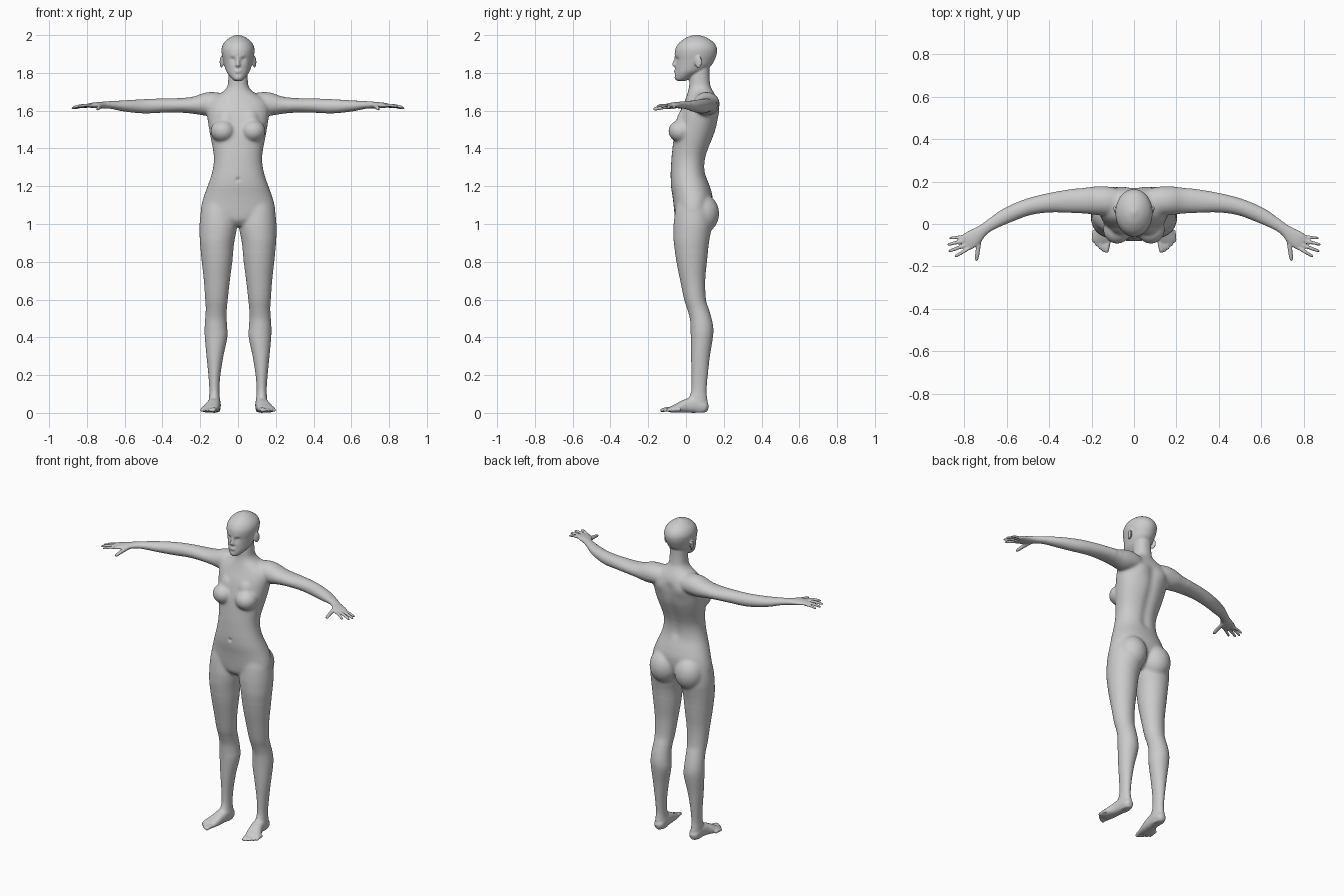
import bpy, bmesh, math
from mathutils import Vector, Matrix

bm = bmesh.new()
UP = Vector((0, 0, 1))


def refine(rows, n=4):
    """Catmull-Rom interpolation of rows of numbers."""
    out = []
    for i in range(len(rows) - 1):
        p0, p1, p2 = rows[max(i - 1, 0)], rows[i], rows[i + 1]
        p3 = rows[min(i + 2, len(rows) - 1)]
        for k in range(n):
            t = k / n
            out.append([b + .5 * t * (c - a + t * (2 * a - 5 * b + 4 * c - d + t * (3 * (b - c) + d - a)))
                        for a, b, c, d in zip(p0, p1, p2, p3)])
    return out + [list(rows[-1])]


def loft(rows, side=1, upright=False, power=2.0, seg=32):
    """Closed skin over rings (x, y, z, half width, half depth)."""
    rows = refine(rows)
    pts = [Vector(r[:3]) for r in rows]
    rings = []
    for i, r in enumerate(rows):
        if upright:
            u, v = Vector((1, 0, 0)), Vector((0, 1, 0))
        else:
            t = (pts[min(i + 1, len(pts) - 1)] - pts[max(i - 1, 0)]).normalized()
            u = t.cross(UP).normalized()
            v = u.cross(t)
        ring = []
        for k in range(seg):
            a = 2 * math.pi * k / seg
            c, s = math.cos(a), math.sin(a)
            c = math.copysign(abs(c) ** (2 / power), c)
            s = math.copysign(abs(s) ** (2 / power), s)
            p = pts[i] + u * (r[3] * c) + v * (r[4] * s)
            ring.append(bm.verts.new((p.x * side, p.y, p.z)))
        rings.append(ring)
    for a, b in zip(rings, rings[1:]):
        for k in range(seg):
            j = (k + 1) % seg
            bm.faces.new((a[k], a[j], b[j], b[k]))
    bm.faces.new(rings[0])
    bm.faces.new(rings[-1])


def column(rows, side=1, power=2.0):
    """Upright loft from (z, centre x, half width, front y, back y)."""
    loft([(x, (f + b) / 2, z, w, (b - f) / 2) for z, x, w, f, b in rows], side, True, power)


def ball(loc, size, rot=0):
    m = Matrix.Translation(loc) @ Matrix.Rotation(rot, 4, 'Z') @ Matrix.Diagonal((*size, 1))
    bmesh.ops.create_uvsphere(bm, u_segments=32, v_segments=20, radius=1, matrix=m)


def digit(a, b, r, side, bend=0.004):
    """Finger or toe with a rounded tip."""
    a, b = Vector(a), Vector(b)
    rows = []
    for t, k in ((0, 1), (.3, 1), (.55, .95), (.8, .88), (.94, .7), (1, .3)):
        p = a.lerp(b, t) + UP * bend * math.sin(math.pi * t)
        rows.append((*p, r * k, r * k))
    loft(rows, side, seg=16)


# torso and neck
column([(.99, 0, .05, -.03, .08), (1.02, 0, .12, -.055, .11), (1.06, 0, .192, -.062, .13),
        (1.10, 0, .194, -.066, .14), (1.15, 0, .180, -.072, .14), (1.20, 0, .162, -.080, .126),
        (1.25, 0, .144, -.082, .108), (1.30, 0, .132, -.080, .101), (1.35, 0, .128, -.077, .106),
        (1.40, 0, .134, -.072, .122), (1.45, 0, .144, -.066, .142), (1.50, 0, .153, -.058, .160),
        (1.55, 0, .161, -.046, .170), (1.60, 0, .166, -.030, .175), (1.64, 0, .160, -.012, .171),
        (1.67, 0, .130, .000, .162), (1.70, 0, .080, .010, .145), (1.73, 0, .056, .016, .130),
        (1.78, 0, .051, .020, .124), (1.83, 0, .050, .030, .124)], power=2.2)

# head
column([(1.757, 0, .018, -.046, -.005), (1.768, 0, .032, -.059, .02), (1.79, 0, .050, -.060, .06),
        (1.81, 0, .063, -.058, .10), (1.84, 0, .073, -.057, .135), (1.87, 0, .080, -.057, .152),
        (1.90, 0, .086, -.060, .163), (1.93, 0, .087, -.055, .164), (1.96, 0, .074, -.036, .148),
        (1.985, 0, .046, -.002, .113), (1.997, 0, .02, .03, .08), (2.002, 0, .006, .05, .062)])

# nose and lips
column([(1.832, 0, .010, -.064, -.04), (1.840, 0, .014, -.073, -.04), (1.848, 0, .011, -.073, -.04),
        (1.865, 0, .008, -.066, -.04), (1.885, 0, .008, -.061, -.04)])
for z, w in ((1.811, .021), (1.802, .019)):
    ball((0, -.054, z), (w, .010, .006))

for s in (1, -1):
    # ear
    ball((.087 * s, .065, 1.858), (.008, .021, .033), -.35 * s)
    # breast and buttock
    ball((.080 * s, -.026, 1.492), (.066, .068, .060))
    ball((.060 * s, -.005, 1.54), (.055, .045, .07))
    ball((.088 * s, .085, 1.055), (.090, .091, .105))
    # arm from shoulder to palm
    loft([(.07, .10, 1.645, .060, .045), (.13, .108, 1.640, .068, .060), (.18, .110, 1.633, .068, .060),
          (.23, .110, 1.629, .062, .047), (.30, .108, 1.628, .056, .039), (.40, .100, 1.627, .046, .038),
          (.50, .080, 1.623, .040, .038), (.60, .040, 1.625, .037, .030), (.67, .000, 1.630, .029, .021),
          (.71, -.027, 1.630, .027, .018), (.745, -.055, 1.629, .037, .016),
          (.775, -.077, 1.628, .042, .013), (.797, -.092, 1.626, .038, .009)], s)
    # fingers and thumb
    for a, b, r in (((.798, -.058, 1.622), (.872, -.068, 1.610), .0080),
                    ((.797, -.078, 1.626), (.882, -.098, 1.612), .0088),
                    ((.790, -.098, 1.628), (.877, -.130, 1.616), .0090),
                    ((.778, -.114, 1.628), (.846, -.155, 1.620), .0088),
                    ((.728, -.060, 1.622), (.744, -.175, 1.606), .0115)):
        digit(a, b, r, s)
    # leg
    column([(1.15, .09, .075, -.04, .11), (1.08, .104, .090, -.056, .13), (1.0, .104, .100, -.066, .138),
            (.95, .107, .097, -.067, .131), (.90, .111, .091, -.065, .122), (.80, .111, .081, -.051, .111),
            (.70, .112, .069, -.031, .102), (.60, .114, .060, -.010, .106), (.55, .115, .056, .006, .121),
            (.50, .117, .057, .020, .136), (.45, .117, .060, .024, .145), (.40, .116, .060, .025, .143),
            (.30, .122, .045, .026, .127), (.20, .125, .032, .029, .116), (.12, .125, .027, .028, .109),
            (.08, .125, .029, .015, .112), (.04, .123, .032, .01, .117), (.004, .123, .026, .02, .110)], s)
    # foot
    loft([(.123, .118, .024, .012, .014), (.123, .10, .029, .029, .029), (.125, .05, .042, .034, .042),
          (.131, .0, .036, .037, .036), (.142, -.04, .026, .043, .026),
          (.152, -.07, .019, .045, .018), (.157, -.09, .015, .038, .011)], s, power=2.4)
    # toes
    for i, y in enumerate((-.136, -.131, -.120, -.105, -.088)):
        digit((.121 + .0165 * i, y + .06, .017), (.131 + .0155 * i, y, .011), .0125 - (i > 0) * .003, s)

# fuse all parts into one skin
bmesh.ops.recalc_face_normals(bm, faces=bm.faces[:])
mesh = bpy.data.meshes.new("body")
bm.to_mesh(mesh)
body = bpy.data.objects.new("body", mesh)
bpy.context.collection.objects.link(body)
mod = body.modifiers.new("skin", 'REMESH')
mod.mode = 'VOXEL'
mod.voxel_size = .005
bpy.context.view_layer.update()
skin = bpy.data.meshes.new_from_object(body.evaluated_get(bpy.context.evaluated_depsgraph_get()))
body.modifiers.clear()
bm.clear()
bm.from_mesh(skin)

# blend the joints, keeping hands, feet and face crisp
soft = [v for v in bm.verts if abs(v.co.x) < .68 and .07 < v.co.z < 1.74]
trunk = [v for v in soft if abs(v.co.x) < .27 and v.co.z > .85]
for verts, count in ((bm.verts[:], 2), (soft, 6), (trunk, 14)):
    for _ in range(count):
        bmesh.ops.smooth_vert(bm, verts=verts, factor=.5, use_axis_x=True, use_axis_y=True, use_axis_z=True)

# sculpted details: (x, y, z, radius, push along y)
dents = [(0, -.055, 1.792, .010, .004), (0, -.08, 1.235, .010, .008), (0, -.06, 1.856, .006, -.003)]
for s in (1, -1):
    dents += [(.031 * s, -.052, 1.868, .015, .011), (.032 * s, -.042, 1.865, .009, -.006),
              (.030 * s, -.055, 1.887, .012, -.003), (.085 * s, .17, 1.60, .045, .008)]
dents += [(0, .10 + .07 * i / 8, 1.28 + .04 * i, .030, -.007) for i in range(9)]
for x, y, z, r, push in dents:
    c = Vector((x, y, z))
    for v in bm.verts:
        if abs(v.co.z - z) < 2.5 * r:
            v.co.y += push * math.exp(-(v.co - c).length_squared / r ** 2)
for v in bm.verts:
    v.co.z = max(v.co.z, 0)

bm.to_mesh(mesh)
bm.free()
bpy.data.meshes.remove(skin)
for p in mesh.polygons:
    p.use_smooth = True
